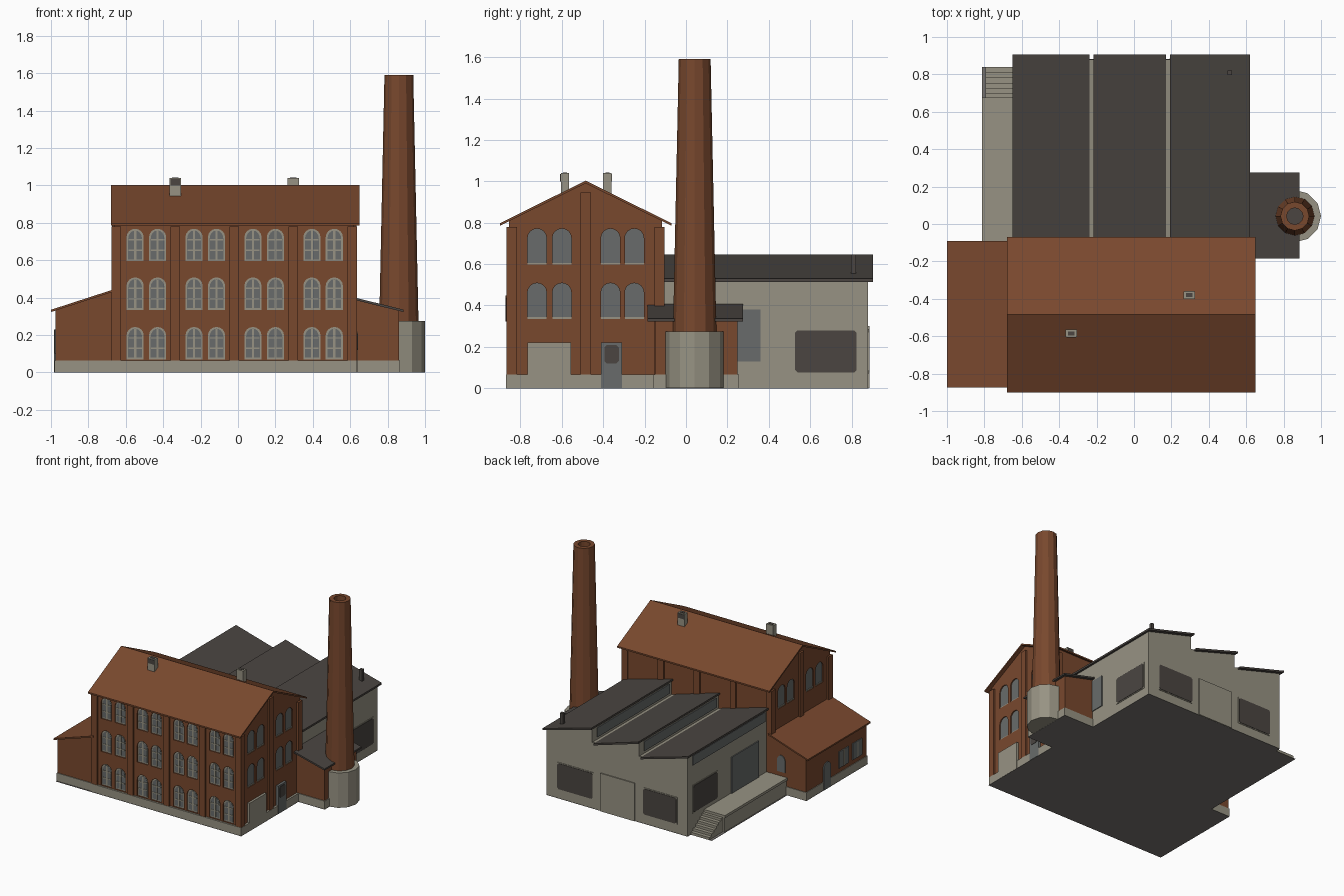
import bpy, bmesh, math
from mathutils import Vector

if "Cube" in bpy.data.objects:
    bpy.data.objects.remove(bpy.data.objects["Cube"], do_unlink=True)


def material(name, r, g, b):
    m = bpy.data.materials.new(name)
    m.use_nodes = True
    m.diffuse_color = (r, g, b, 1)
    m.node_tree.nodes["Principled BSDF"].inputs["Base Color"].default_value = (r, g, b, 1)
    return m


BRICK = material("red brick", .19, .065, .027)
CONCRETE = material("pale concrete", .31, .29, .228)
SLATE = material("dark roofing", .069, .06, .053)
GLASS = material("grey glass", .138, .148, .145)
FLOOR = material("floor grey", .19, .175, .16)


# A wall is (origin, direction along it, outward normal)
def wall(x, y, along, normal):
    return Vector((x, y, 0)), Vector((*along, 0)), Vector((*normal, 0))


ALONG_X = wall(0, 0, (0, 1), (1, 0))
ALONG_Y = wall(0, 0, (1, 0), (0, 1))
FRONT = wall(0, -.855, (1, 0), (0, -1))
RIGHT = wall(.62, 0, (0, 1), (1, 0))
LEFT = wall(-.66, 0, (0, 1), (-1, 0))
BACK = wall(0, -.115, (1, 0), (0, 1))
SHED_RIGHT = wall(.6, 0, (0, 1), (1, 0))
SHED_LEFT = wall(-.63, 0, (0, 1), (-1, 0))
SHED_BACK = wall(0, .88, (1, 0), (0, 1))
WING_LEFT = wall(-.975, 0, (0, 1), (-1, 0))
WING_BACK = wall(0, -.105, (1, 0), (0, 1))


def add_prism(bm, frame, outline, d0, d1):
    origin, along, normal = frame
    rings = [[bm.verts.new(origin + along * u + normal * d + Vector((0, 0, v)))
              for u, v in outline] for d in (d0, d1)]
    bm.faces.new(rings[0])
    bm.faces.new(rings[1][::-1])
    for i in range(len(outline)):
        j = (i + 1) % len(outline)
        bm.faces.new((rings[0][i], rings[1][i], rings[1][j], rings[0][j]))


def finish(name, bm, mat=None):
    bmesh.ops.recalc_face_normals(bm, faces=bm.faces)
    mesh = bpy.data.meshes.new(name)
    bm.to_mesh(mesh)
    bm.free()
    if mat:
        mesh.materials.append(mat)
    ob = bpy.data.objects.new(name, mesh)
    bpy.context.collection.objects.link(ob)
    return ob


def prisms(name, mat, items):
    bm = bmesh.new()
    for item in items:
        add_prism(bm, *item)
    return finish(name, bm, mat)


def rect(u0, u1, v0, v1):
    return [(u0, v0), (u1, v0), (u1, v1), (u0, v1)]


def box(name, mat, x0, x1, y0, y1, z0, z1):
    return prisms(name, mat, [(ALONG_Y, rect(x0, x1, z0, z1), y0, y1)])


def arch(u, v0, v1, half, rise=.045):
    top = [(u + half * math.cos(math.pi * i / 8), v1 - rise + rise * math.sin(math.pi * i / 8))
           for i in range(9)]
    return [(u - half, v0), (u + half, v0)] + top


def chamfered(u0, u1, v0, v1, c=.011):
    return [(u0 + c, v0), (u1 - c, v0), (u1, v0 + c), (u1, v1 - c),
            (u1 - c, v1), (u0 + c, v1), (u0, v1 - c), (u0, v0 + c)]


# Main hall: gabled body, roof, plinth and pilasters
gable = [(-.855, 0), (-.115, 0), (-.115, .811), (-.485, .994), (-.855, .811)]
hall = prisms("hall_walls", BRICK, [(ALONG_X, gable, -.66, .62)])
roof = [(-.9, .785), (-.485, .99), (-.07, .785), (-.07, .797), (-.485, 1.003), (-.9, .797)]
prisms("hall_roof", BRICK, [(ALONG_X, roof, -.68, .65)])
box("hall_plinth", CONCRETE, -.676, .636, -.869, -.101, 0, .065)

columns = [-.65, -.335, -.02, .295, .61]
piers = [(w, rect(u - .025, u + .025, .06, .78), -.01, .012)
         for w in (FRONT, BACK) for u in columns]
for w in (RIGHT, LEFT):
    piers += [(w, rect(u - .025, u + .025, .06, top), -.01, .014)
              for u, top in ((-.842, .78), (-.485, .945), (-.128, .78))]
prisms("pilasters", BRICK, piers)

# Arched windows set in recesses; the street front has frames and glazing bars
front_windows = [(FRONT, bay + off, z) for bay in columns[:-1] for off in (.1, .22)
                 for z in (.07, .335, .595)]
gable_windows = [(w, u, z) for u in (-.72, -.6, -.365, -.25)
                 for w, z in ((RIGHT, .335), (RIGHT, .598), (LEFT, .598))]

holes, frames, panes, bars = [], [], [], []
for w, u, z in front_windows + gable_windows:
    top = z + .173
    holes.append((w, arch(u, z, top, .046), -.014, .03))
    if w is FRONT:
        frames.append((w, arch(u, z - .002, top + .002, .048), -.018, -.008))
        panes.append((w, arch(u, z + .01, top - .009, .037), -.012, -.006))
        bars.append((w, rect(u - .006, u + .006, z + .01, top - .01), -.007, -.003))
        bars += [(w, rect(u - .036, u + .036, z + h, z + h + .008), -.007, -.003)
                 for h in (.055, .11)]
    else:
        panes.append((w, arch(u, z - .002, top + .002, .048), -.018, -.008))
        bars.append((w, rect(u - .046, u + .046, z, z + .008), -.01, -.004))
cutter = prisms("window_cutter", None, holes)
cutter.hide_render = True
cutter.display_type = 'WIRE'
cut = hall.modifiers.new("window_recesses", 'BOOLEAN')
cut.operation = 'DIFFERENCE'
cut.solver = 'EXACT'
cut.object = cutter
prisms("window_frames", CONCRETE, frames)
prisms("window_glass", GLASS, panes)
prisms("glazing_bars_and_sills", CONCRETE, bars)

# Ground floor doors on the right gable
prisms("loading_door", CONCRETE, [(RIGHT, rect(-.765, -.555, 0, .22), 0, .018)])
prisms("side_door", GLASS, [(RIGHT, rect(-.41, -.31, 0, .22), 0, .019)])
prisms("side_door_pane", SLATE, [(RIGHT, chamfered(-.395, -.325, .12, .208), .01, .022)])

# Vent stacks on the hall roof, open on top and on the outer side
for side, x, y, face in (("left", -.335, -.585, -1), ("right", .295, -.38, 1)):
    box(side + "_roof_vent", CONCRETE, x - .03, x + .03, y - .02, y + .02, .9, 1.04)
    box(side + "_vent_opening", SLATE, x - .018, x + .018, y - .01, y + .01, 1.03, 1.043)
    edge = y + face * .02
    box(side + "_vent_louvre", SLATE, x - .026, x + .026, edge - .003, edge + .003, 1.0, 1.035)

# Left wing with lean-to roof
wing = [(-.975, 0), (-.65, 0), (-.65, .437), (-.975, .333)]
prisms("left_wing_walls", BRICK, [(ALONG_Y, wing, -.857, -.105)])
lean = [(-1.0, .323), (-.655, .435), (-.655, .447), (-1.0, .335)]
prisms("left_wing_roof", BRICK, [(ALONG_Y, lean, -.873, -.09)])
box("left_wing_plinth", CONCRETE, -.98, -.65, -.863, -.1, 0, .065)
prisms("wing_door", GLASS, [(WING_LEFT, arch(-.36, 0, .21, .045), 0, .008)])
prisms("wing_windows", GLASS, [(WING_LEFT, rect(u - .06, u + .06, .1, .23), 0, .006)
                               for u in (-.57, -.74)]
       + [(WING_BACK, arch(-.76, .17, .3, .035), 0, .006)])
prisms("wing_window_bars", CONCRETE, [(WING_LEFT, rect(u - .005, u + .005, .1, .23), 0, .009)
                                      for u in (-.57, -.74)])

# Boiler house beside the chimney
boiler = [(.58, 0), (.86, 0), (.86, .332), (.58, .402)]
prisms("boiler_house_walls", BRICK, [(ALONG_Y, boiler, -.15, .25)])
prisms("boiler_house_roof", SLATE, [(ALONG_Y, [(.6, .393), (.885, .323), (.885, .336), (.6, .406)],
                                     -.185, .275)])
box("boiler_house_plinth", CONCRETE, .58, .866, -.156, .256, 0, .065)


# Tall twelve-sided chimney
def lathe(name, mat, profile, x=.86, y=.042):
    bm = bmesh.new()
    verts = [bm.verts.new((x + r, y, z)) for r, z in profile]
    edges = [bm.edges.new(pair) for pair in zip(verts, verts[1:])]
    bmesh.ops.spin(bm, geom=verts + edges, cent=(x, y, 0), axis=(0, 0, 1),
                   angle=math.tau, steps=12, use_merge=True)
    bmesh.ops.remove_doubles(bm, verts=bm.verts, dist=.0001)
    return finish(name, bm, mat)


lathe("chimney_base", CONCRETE, [(0, 0), (.14, 0), (.14, .275), (0, .275)])
lathe("chimney_shaft", BRICK, [(.105, .27), (.077, 1.59), (.044, 1.59), (.044, 1.48)])
lathe("chimney_flue", SLATE, [(0, 1.5), (.046, 1.5)])

# Workshop with sawtooth roof and gutters between the teeth
body = [(-.63, 0), (.6, 0), (.6, .518), (.203, .625), (.203, .52),
        (-.207, .625), (-.207, .52), (-.63, .625)]
prisms("workshop_walls", CONCRETE, [(ALONG_Y, body, -.11, .88)])
teeth = [(.62, .192), (.172, -.217), (-.238, -.65)]
prisms("workshop_roof", SLATE, [(ALONG_Y, [(a, .514), (b, .63), (b, .645), (a, .529)], -.112, .905)
                                for a, b in teeth])
lights = [wall(x, 0, (0, 1), (-1, 0)) for x in (.203, -.207, -.63)]
prisms("roof_lights", GLASS, [(w, rect(-.08, .82, .54, .615), 0, .006) for w in lights])
box("roof_pipe", SLATE, .5, .525, .797, .822, .53, .645)

# Workshop openings
opens = [(SHED_RIGHT, (.522, .83, .07, .285)), (SHED_LEFT, (.51, .82, .16, .38)),
         (SHED_BACK, (.19, .51, .07, .285)), (SHED_BACK, (-.54, -.24, .07, .285))]
prisms("workshop_window_frames", CONCRETE, [(w, rect(*r), 0, .004) for w, r in opens])
prisms("workshop_panes", SLATE, [(w, chamfered(a + .006, b - .006, c + .006, d - .006), 0, .007)
                                 for w, (a, b, c, d) in opens])
prisms("workshop_back_door", CONCRETE, [(SHED_BACK, rect(-.17, .13, 0, .3), 0, .008)])
prisms("workshop_side_doors", GLASS, [(SHED_LEFT, rect(0, .34, .13, .42), 0, .008),
                                      (SHED_RIGHT, rect(.2, .36, .13, .38), 0, .006)])

# Loading dock with steps
box("loading_dock", CONCRETE, -.805, -.62, -.11, .67, 0, .115)
box("dock_slab", CONCRETE, -.812, -.62, -.11, .675, .115, .135)
steps = 6
for i in range(steps):
    y = .67 + i * .17 / steps
    box(f"dock_step_{i + 1}", CONCRETE, -.793, -.62, y, y + .17 / steps,
        0, .135 * (steps - i) / (steps + 1))

# Grey underside of the footprint
for name, x0, x1, y0, y1 in (("hall", -.981, .637, -.87, -.1), ("workshop", -.631, .601, -.1, .881),
                             ("dock", -.813, -.631, -.1, .84), ("boiler", .601, .867, -.157, .257)):
    box(name + "_underside", FLOOR, x0, x1, y0, y1, -.001, .002)
